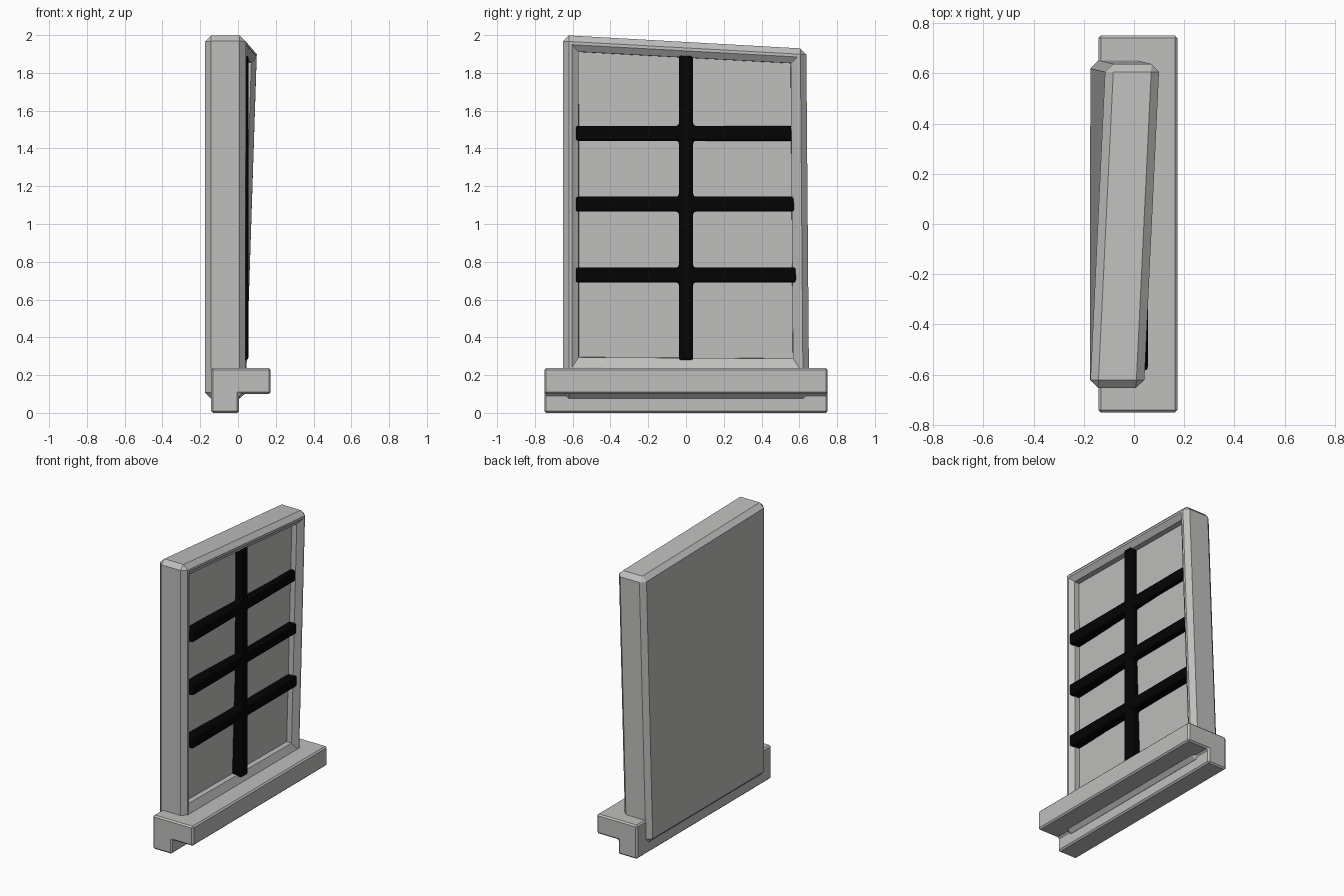
import bpy, bmesh
from mathutils import Vector

default = bpy.data.objects.get("Cube")
if default:
    bpy.data.objects.remove(default)


def make_material(name, color):
    mat = bpy.data.materials.new(name)
    mat.use_nodes = True
    mat.diffuse_color = color
    mat.node_tree.nodes["Principled BSDF"].inputs["Base Color"].default_value = color
    return mat


stone = make_material("grey stone", (0.52, 0.52, 0.51, 1))
iron = make_material("black iron", (0.001, 0.001, 0.001, 1))


def finish(bm, name, mat):
    bmesh.ops.recalc_face_normals(bm, faces=bm.faces)
    mesh = bpy.data.meshes.new(name)
    bm.to_mesh(mesh)
    bm.free()
    obj = bpy.data.objects.new(name, mesh)
    mesh.materials.append(mat)
    bpy.context.collection.objects.link(obj)
    return obj


def bevel(bm, width, segments=1):
    bmesh.ops.bevel(bm, geom=bm.edges[:], offset=width, segments=segments,
                    profile=0.5, affect='EDGES', clamp_overlap=True)


def prism(points, direction):
    """Closed outline pushed along a direction."""
    bm = bmesh.new()
    face = bm.faces.new([bm.verts.new(p) for p in points])
    ext = bmesh.ops.extrude_face_region(bm, geom=[face])
    moved = [v for v in ext["geom"] if isinstance(v, bmesh.types.BMVert)]
    bmesh.ops.translate(bm, verts=moved, vec=direction)
    bmesh.ops.recalc_face_normals(bm, faces=bm.faces)
    return bm


# Window sill: L-shaped section with small chamfers
section = [(-0.142, 0), (0.006, 0), (0.006, 0.1), (0.173, 0.1), (0.173, 0.238), (-0.142, 0.238)]
bm = prism([(x, -0.75, z) for x, z in section], Vector((0, 1.5, 0)))
bevel(bm, 0.01)
finish(bm, "sill", stone)

# Frame: chamfered slab whose outer face slopes in, then drops to a sunken panel
bottom, top, half = 0.075, 2.0, 0.652
outline = [(-half, bottom), (half, bottom), (half, top), (-half, top)]
bm = prism([(-0.175, y, z) for y, z in outline], Vector((0.215, 0, 0)))
bevel(bm, 0.032)
bmesh.ops.recalc_face_normals(bm, faces=bm.faces)
front = max(bm.faces, key=lambda f: f.normal.x * f.calc_area())
for width, depth, low in ((0.016, 0, 0.24), (0.036, -0.025, 0.295), (0.001, -0.037, 0.296)):
    bmesh.ops.inset_region(bm, faces=[front], thickness=width, depth=depth,
                           use_even_offset=True)
    for v in front.verts:
        if v.co.z < 1:
            v.co.z = low

# Warp the far upper corner of the frame
for v in bm.verts:
    amount = (v.co.y + half) / (2 * half) * (v.co.z - bottom) / (top - bottom)
    v.co += Vector((0.062, -0.015, -0.072)) * amount
finish(bm, "frame", stone)

# Lattice: one upright crossed by three square bars, as a single outline
upright, reach, thick = 0.038, 0.583, 0.04
side = [(upright, 0.28)]
for z in (0.73, 1.105, 1.48):
    side += [(upright, z - thick), (reach, z - thick),
             (reach, z + thick), (upright, z + thick)]
side.append((upright, 1.895))
lattice = side + [(-y, z) for y, z in reversed(side)]
bm = prism([(-0.025, y, z) for y, z in lattice], Vector((0.08, 0, 0)))
bevel(bm, 0.014, 3)
finish(bm, "lattice", iron)
